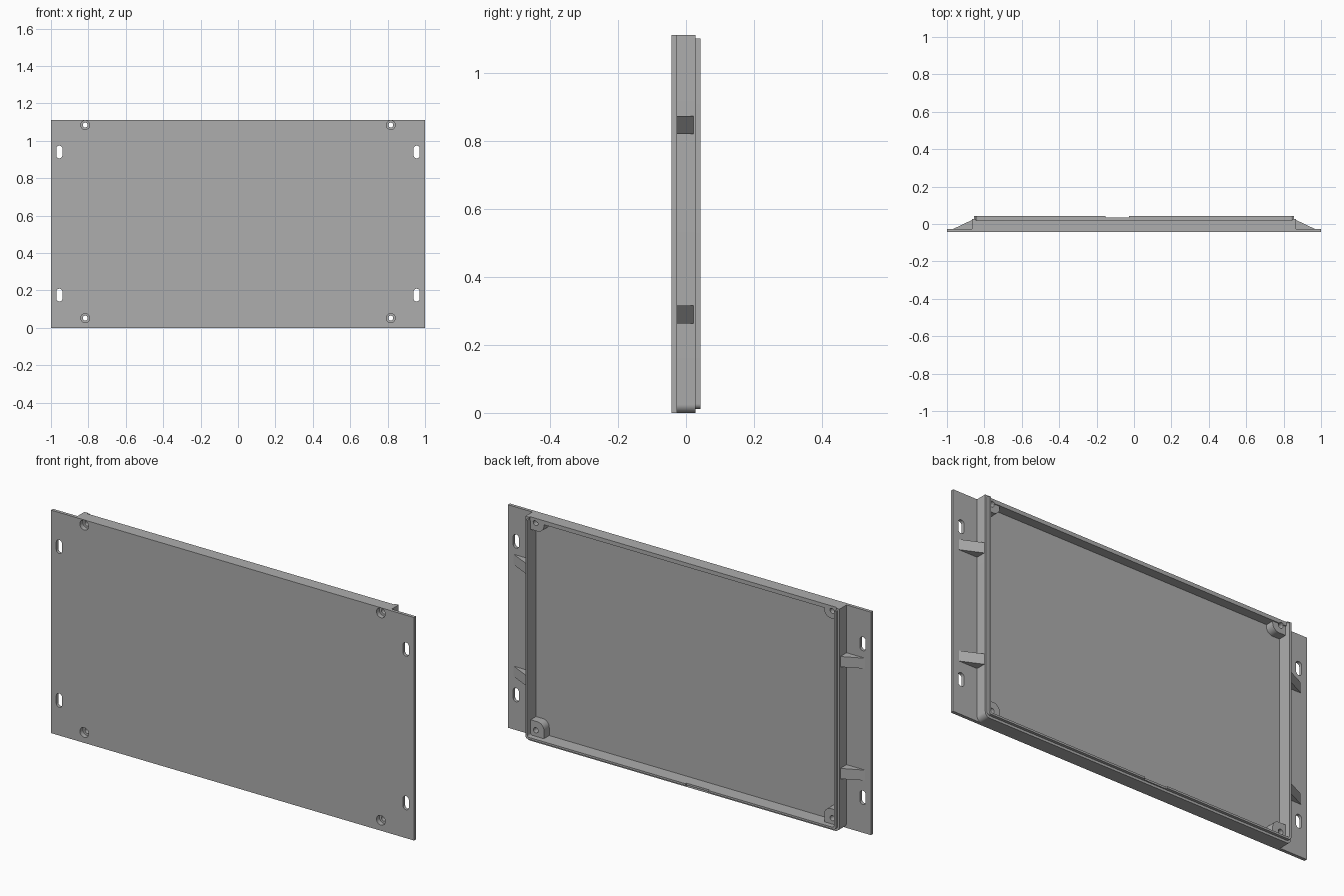
import bpy, bmesh, math

cube = bpy.data.objects.get("Cube")
if cube:
    bpy.data.objects.remove(cube)

grey = bpy.data.materials.new("plain grey")
grey.use_nodes = True
grey.diffuse_color = (0.42, 0.42, 0.42, 1)
grey.node_tree.nodes["Principled BSDF"].inputs["Base Color"].default_value = (0.42, 0.42, 0.42, 1)

HEIGHT = 1.11
FRONT, PLATE_BACK, STEP, RIM = -0.043, -0.027, 0.028, 0.042


def rounded(x0, z0, x1, z1, radii=(0, 0, 0, 0), steps=8):
    """Outline of a box, radii from bottom left, anticlockwise."""
    corners = [(x0, z0, 1, 1), (x1, z0, -1, 1), (x1, z1, -1, -1), (x0, z1, 1, -1)]
    points = []
    for i, ((x, z, sx, sz), r) in enumerate(zip(corners, radii)):
        if r == 0:
            points.append((x, z))
            continue
        for k in range(steps + 1):
            a = math.pi + (i + k / steps) * math.pi / 2
            points.append((x + sx * r + r * math.cos(a), z + sz * r + r * math.sin(a)))
    return points


def circle(x, z, r):
    points = rounded(x - r, z - r, x + r, z + r, (r,) * 4)
    return [p for i, p in enumerate(points) if i % 9 != 8]


def prism(name, outlines, y0, y1):
    """Extrude x-z outlines from y0 to y1 into one object."""
    bm = bmesh.new()
    for outline in outlines:
        face = bm.faces.new([bm.verts.new((x, y0, z)) for x, z in outline])
        made = bmesh.ops.extrude_face_region(bm, geom=[face])["geom"]
        moved = [v for v in made if isinstance(v, bmesh.types.BMVert)]
        bmesh.ops.translate(bm, verts=moved, vec=(0, y1 - y0, 0))
    bmesh.ops.recalc_face_normals(bm, faces=bm.faces)
    mesh = bpy.data.meshes.new(name)
    bm.to_mesh(mesh)
    bm.free()
    mesh.materials.append(grey)
    obj = bpy.data.objects.new(name, mesh)
    bpy.context.collection.objects.link(obj)
    return obj


def tray(half, bottom, inner_half, inner_bottom, top, r, inner_r):
    """U-shaped wall outline, open at the top."""
    outer = rounded(-half, bottom, half, top, (r, r, 0, 0))
    inner = rounded(-inner_half, inner_bottom, inner_half, top, (inner_r, inner_r, 0, 0))
    # start at the top left of the outer edge and return along the inner edge
    return [outer[-1]] + outer[:-1] + inner[-2::-1] + [inner[-1]]


def cut(obj, cutters):
    for cutter in cutters:
        mod = obj.modifiers.new("cut", "BOOLEAN")
        mod.operation, mod.solver, mod.object = "DIFFERENCE", "EXACT", cutter
    bpy.context.view_layer.update()
    graph = bpy.context.evaluated_depsgraph_get()
    mesh = bpy.data.meshes.new_from_object(obj.evaluated_get(graph))
    obj.modifiers.clear()
    obj.data = mesh


# Front panel, stepped walls and rim
panel = prism("front_panel", [rounded(-1, 0, 1, HEIGHT)], FRONT, PLATE_BACK)
walls = prism("side_and_bottom_walls",
              [tray(0.865, 0, 0.845, 0.022, HEIGHT, 0.025, 0.01)], PLATE_BACK, STEP)
rim = prism("raised_rim", [tray(0.855, 0.012, 0.845, 0.022, 1.1, 0.015, 0.01)], STEP, RIM)
top_wall = prism("top_wall", [rounded(-0.845, 1.09, 0.845, HEIGHT)], PLATE_BACK, 0.02)

# Corner screw bosses
bosses = []
for side, x0, x1 in (("right", -0.845, -0.772), ("left", 0.772, 0.845)):
    inner = side == "right"
    low = (0, 0, 0.035, 0) if inner else (0, 0, 0, 0.035)
    high = (0, 0.035, 0, 0) if inner else (0.035, 0, 0, 0)
    bosses.append(prism(side + "_bottom_boss", [rounded(x0, 0.022, x1, 0.097, low)], PLATE_BACK, 0.015))
    bosses.append(prism(side + "_top_boss", [rounded(x0, 1.045, x1, 1.09, high)], PLATE_BACK, 0.015))

# Holes, counterbores, mounting slots and the rim notch
spots = [(s * 0.817, z) for s in (-1, 1) for z in (0.052, 1.084)]
slots = [rounded(s * 0.955 - 0.016, z - 0.034, s * 0.955 + 0.016, z + 0.034, (0.0155,) * 4)
         for s in (-1, 1) for z in (0.175, 0.94)]
holes = prism("hole_cutter", [circle(x, z, 0.013) for x, z in spots] + slots, -0.1, 0.1)
bores = prism("counterbore_cutter", [circle(x, z, 0.024) for x, z in spots], -0.1, -0.02)
notch = prism("notch_cutter", [rounded(-0.153, -0.1, -0.027, 0.1)], 0.034, 0.1)
for part in [panel, top_wall] + bosses:
    cut(part, [holes, bores])
cut(rim, [notch])
for cutter in (holes, bores, notch):
    bpy.data.objects.remove(cutter)

# Sloped ribs bracing the side walls
for side, s in (("left", 1), ("right", -1)):
    for level, z in (("lower", 0.263), ("upper", 0.82)):
        bm = bmesh.new()
        profile = [(0.865, PLATE_BACK), (0.968, PLATE_BACK), (0.865, 0.022)]
        face = bm.faces.new([bm.verts.new((s * x, y, z)) for x, y in profile])
        made = bmesh.ops.extrude_face_region(bm, geom=[face])["geom"]
        bmesh.ops.translate(bm, verts=[v for v in made if isinstance(v, bmesh.types.BMVert)],
                            vec=(0, 0, 0.052))
        bmesh.ops.recalc_face_normals(bm, faces=bm.faces)
        mesh = bpy.data.meshes.new(side + "_" + level + "_rib")
        bm.to_mesh(mesh)
        bm.free()
        mesh.materials.append(grey)
        bpy.context.collection.objects.link(bpy.data.objects.new(mesh.name, mesh))

# Smooth the round corners, keep edges sharp
for obj in bpy.context.view_layer.objects:
    obj.select_set(obj.type == "MESH")
bpy.context.view_layer.objects.active = panel
bpy.ops.object.shade_smooth_by_angle(angle=math.radians(30))
